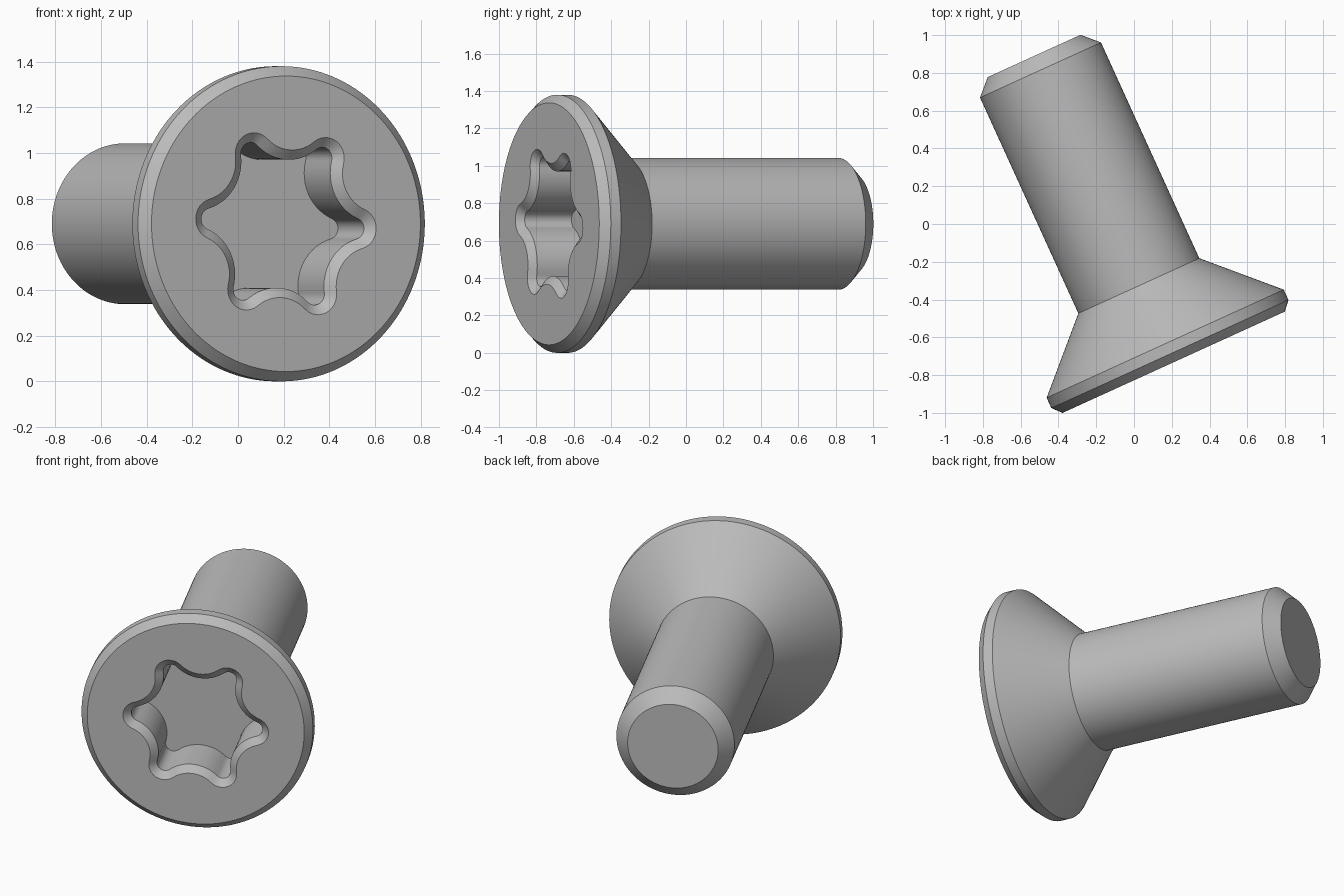
import bpy
import bmesh
from math import radians, cos, sin, pi, atan2, sqrt
from mathutils import Vector

cube = bpy.data.objects.get("Cube")
if cube:
    bpy.data.objects.remove(cube, do_unlink=True)

LOBES = 6
TIP_SEGS, VALLEY_SEGS = 12, 12
COUNT = LOBES * (TIP_SEGS + VALLEY_SEGS)
TWIST = radians(-3.5)       # turn of the drive recess about the axis
LEAN = radians(24.5)        # turn of the whole screw about z


def circle(radius):
    return [Vector((cos(a), sin(a))) * radius
            for a in (2 * pi * i / COUNT for i in range(COUNT))]


def star(inset):
    """Six-lobed outline of tangent arcs, shrunk evenly by inset."""
    tip_r, valley_r = 0.09, 0.172
    tip_c = Vector((0.345, 0))
    valley_c = Vector((cos(pi / 6), sin(pi / 6))) * 0.496
    link = valley_c - tip_c
    span = atan2(link.y, link.x)            # half angle of the tip arc
    half = span - pi / 6                    # half angle of the valley arc
    points = []
    for lobe in range(LOBES):
        local = []
        for i in range(TIP_SEGS):
            a = span * (2 * i / TIP_SEGS - 1)
            local.append(tip_c + Vector((cos(a), sin(a))) * (tip_r - inset))
        for i in range(VALLEY_SEGS):
            a = pi + pi / 6 + half * (1 - 2 * i / VALLEY_SEGS)
            local.append(valley_c + Vector((cos(a), sin(a))) * (valley_r + inset))
        turn = lobe * pi / 3
        points += [Vector((p.x * cos(turn) - p.y * sin(turn),
                           p.x * sin(turn) + p.y * cos(turn))) for p in local]
    # start at the tip centre so the outline lines up with the circles
    return points[TIP_SEGS // 2:] + points[:TIP_SEGS // 2]


# Outlines in order: recess floor, recess wall, chamfer, head, shank, tip
sections = [
    (0.31, star(0.043)),
    (0.035, star(0.043)),
    (0.0, star(0.0)),
    (0.0, circle(0.647)),
    (0.048, circle(0.69)),
    (0.108, circle(0.69)),
    (0.445, circle(0.352)),
    (1.70, circle(0.352)),
    (1.782, circle(0.27)),
]

bm = bmesh.new()
rings = []
for depth, outline in sections:
    rings.append([bm.verts.new((p.x * cos(TWIST) - p.y * sin(TWIST), depth,
                                p.x * sin(TWIST) + p.y * cos(TWIST)))
                  for p in outline])
for a, b in zip(rings, rings[1:]):
    for i in range(COUNT):
        j = (i + 1) % COUNT
        bm.faces.new((a[i], a[j], b[j], b[i]))
bm.faces.new(rings[0])
bm.faces.new(rings[-1])
bmesh.ops.recalc_face_normals(bm, faces=bm.faces)

mesh = bpy.data.meshes.new("countersunk_screw")
bm.to_mesh(mesh)
bm.free()
screw = bpy.data.objects.new("countersunk_screw", mesh)
bpy.context.collection.objects.link(screw)
screw.location = (0.21, -0.732, 0.69)
screw.rotation_euler.z = LEAN

# Plain grey metal
steel = bpy.data.materials.new("steel_grey")
steel.use_nodes = True
colour = (0.5, 0.5, 0.5, 1)
steel.diffuse_color = colour
steel.node_tree.nodes["Principled BSDF"].inputs["Base Color"].default_value = colour
mesh.materials.append(steel)

bpy.ops.object.select_all(action="DESELECT")
screw.select_set(True)
bpy.context.view_layer.objects.active = screw
bpy.ops.object.shade_smooth_by_angle(angle=radians(30))
